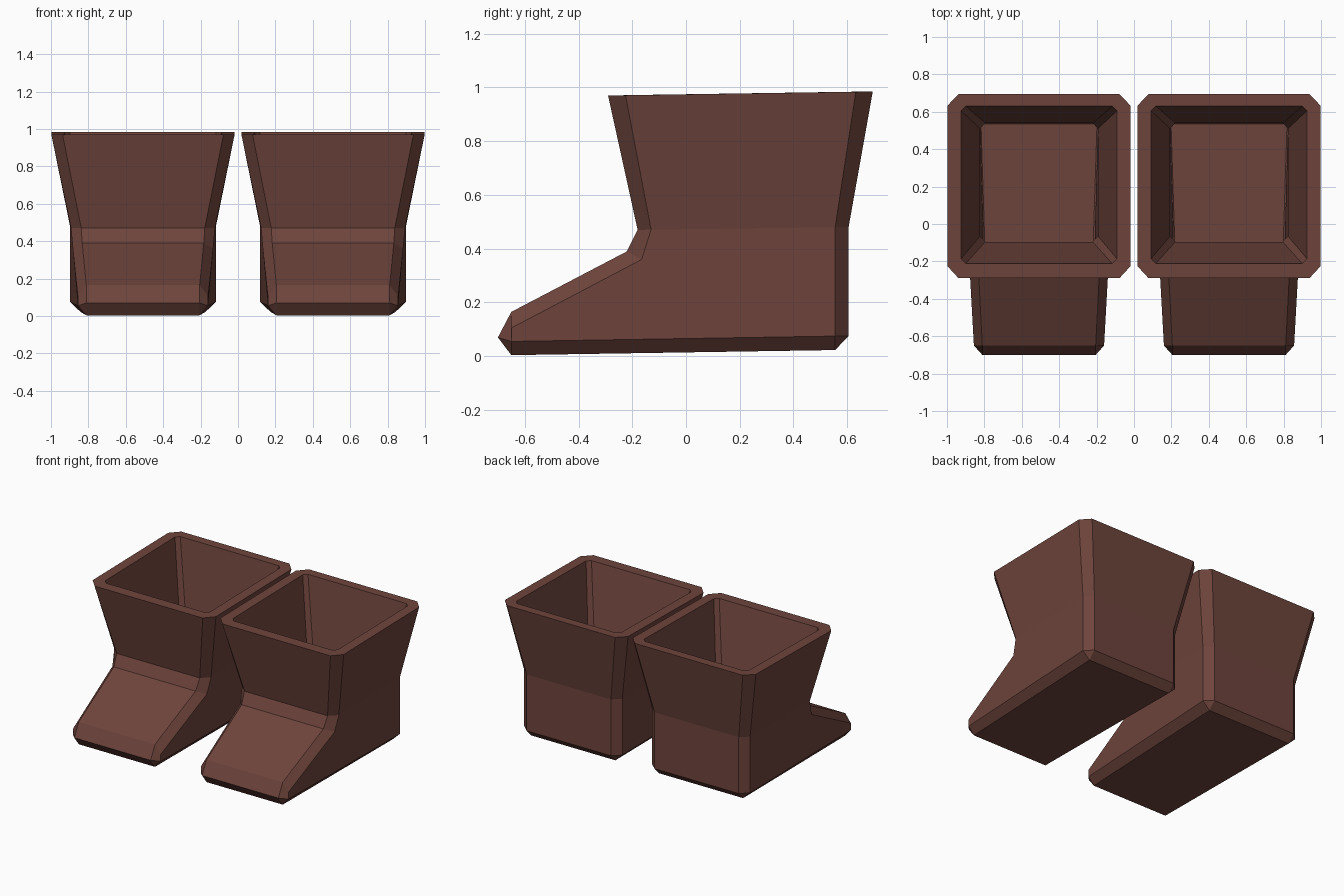
import bpy, bmesh

if "Cube" in bpy.data.objects:
    bpy.data.objects.remove(bpy.data.objects["Cube"])

# Stations run from the front rim down over the toe, along the sole, and up the back.
# Each: front/back strip (y, z, half width), then side face edge (y, z, half width)
OUTER = [
    (-.29, .97, .43, -.225, .971, .49),
    (-.18, .47, .33, -.13, .471, .385),
    (-.22, .39, .325, -.165, .36, .375),
    (-.65, .165, .303, -.65, .105, .348),
    (-.70, .07, .303, -.65, .055, .348),
    (-.65, .004, .303, -.65, .055, .348),
    (.555, .023, .335, .555, .075, .39),
    (.605, .075, .335, .555, .075, .39),
    (.605, .48, .335, .555, .48, .39),
    (.695, .985, .43, .632, .984, .49),
]
INNER = [
    (-.212, .971, .392, -.186, .972, .417),
    (-.095, .46, .287, -.065, .46, .315),
    (-.135, .34, .287, -.10, .32, .315),
    (-.57, .12, .275, -.57, .11, .285),
    (-.60, .10, .275, -.57, .09, .285),
    (-.57, .08, .275, -.57, .09, .285),
    (.535, .095, .31, .54, .097, .315),
    (.54, .10, .31, .54, .10, .315),
    (.54, .475, .287, .51, .475, .315),
    (.63, .984, .392, .605, .984, .417),
]


def shell(bm, stations):
    """Loft the strips and close both sides; return the rim loop."""
    rows = []
    for ny, nz, nw, wy, wz, ww in stations:
        rows.append([bm.verts.new(p) for p in
                     ((-ww, wy, wz), (-nw, ny, nz), (nw, ny, nz), (ww, wy, wz))])
    for a, b in zip(rows, rows[1:]):
        for i in range(3):
            bm.faces.new((a[i], a[i + 1], b[i + 1], b[i]))
    for s in (0, 3):
        bm.faces.new([rows[k][s] for k in (0, 1, 8, 9)])        # shaft side
        bm.faces.new([rows[k][s] for k in range(1, 9)])         # foot side
    return rows[0] + rows[-1][::-1]


leather = bpy.data.materials.new("dark_brown_leather")
leather.diffuse_color = (.156, .058, .045, 1)
leather.use_nodes = True
leather.node_tree.nodes["Principled BSDF"].inputs["Base Color"].default_value = leather.diffuse_color

# Boot: outer skin, hollow lining and flat rim
bm = bmesh.new()
out_rim = shell(bm, OUTER)
in_rim = shell(bm, INNER)
for i in range(8):
    j = (i + 1) % 8
    bm.faces.new((out_rim[i], out_rim[j], in_rim[j], in_rim[i]))
bmesh.ops.remove_doubles(bm, verts=bm.verts, dist=.0005)
bmesh.ops.recalc_face_normals(bm, faces=bm.faces)
mesh = bpy.data.meshes.new("boot")
bm.to_mesh(mesh)
bm.free()
mesh.materials.append(leather)

# The pair shares one symmetric mesh
for name, x in (("left_boot", .508), ("right_boot", -.508)):
    boot = bpy.data.objects.new(name, mesh)
    boot.location.x = x
    bpy.context.collection.objects.link(boot)
